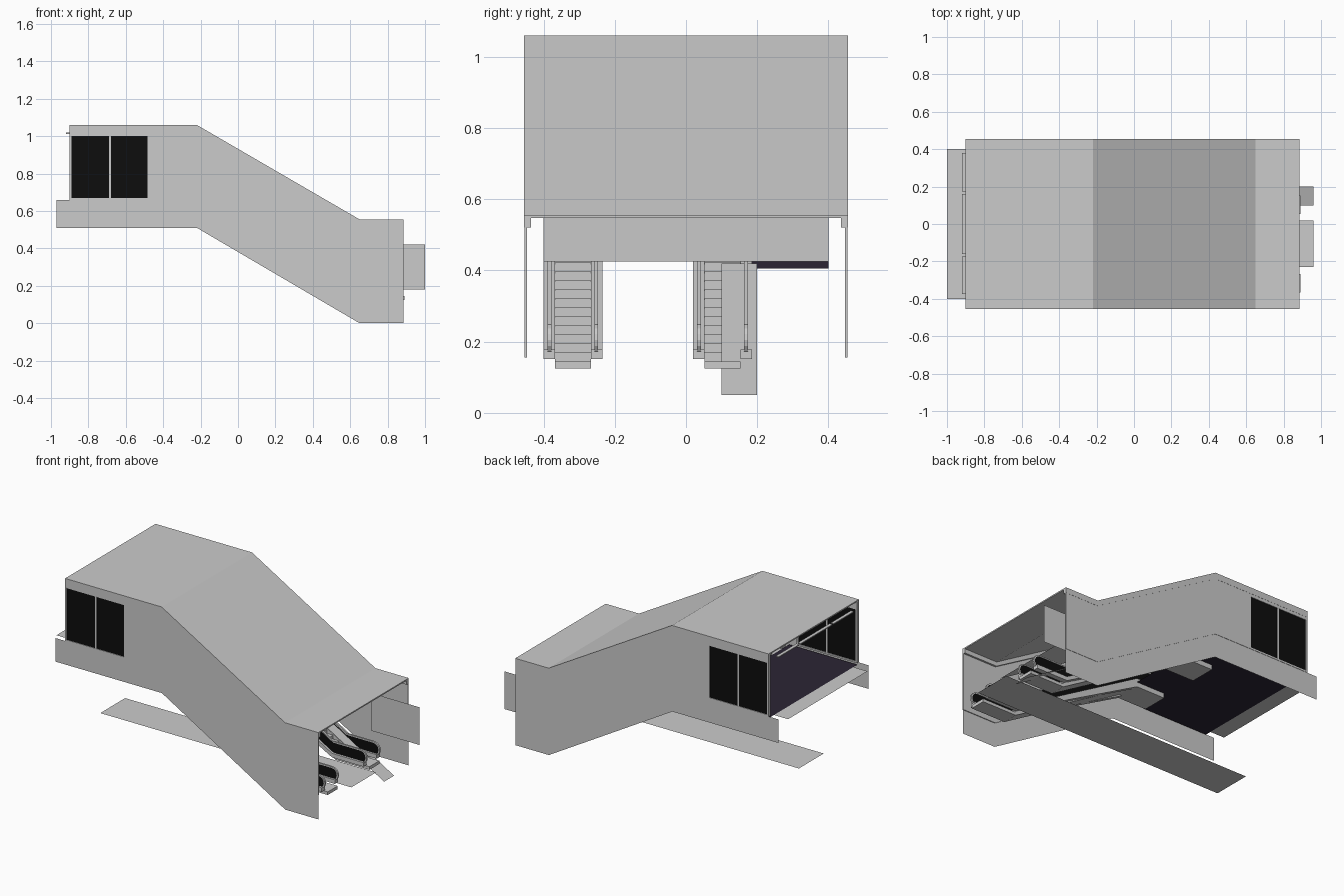
import bpy, bmesh, math

if "Cube" in bpy.data.objects:
    bpy.data.objects.remove(bpy.data.objects["Cube"])


def material(name, rgb):
    m = bpy.data.materials.new(name)
    m.diffuse_color = (*rgb, 1)
    m.use_nodes = True
    m.node_tree.nodes["Principled BSDF"].inputs["Base Color"].default_value = m.diffuse_color
    return m


BLACK = material("black", (0.004, 0.004, 0.004))
PURPLE = material("dark_floor", (0.025, 0.018, 0.035))


def finish(name, bm, mat=None):
    me = bpy.data.meshes.new(name)
    bm.to_mesh(me)
    bm.free()
    ob = bpy.data.objects.new(name, me)
    bpy.context.collection.objects.link(ob)
    if mat:
        me.materials.append(mat)
    return ob


def prism(name, pts, y0, y1=None, mat=None):
    """xz outline, extruded along y (a flat panel when y1 is left out)"""
    bm = bmesh.new()
    f = bm.faces.new([bm.verts.new((x, y0, z)) for x, z in pts])
    if y1 is not None:
        r = bmesh.ops.extrude_face_region(bm, geom=[f])
        vs = [v for v in r["geom"] if isinstance(v, bmesh.types.BMVert)]
        bmesh.ops.translate(bm, verts=vs, vec=(0, y1 - y0, 0))
        bmesh.ops.recalc_face_normals(bm, faces=bm.faces)
    return finish(name, bm, mat)


def sheet(name, path, y0, y1, mat=None):
    """xz line swept along y as a thin surface"""
    bm = bmesh.new()
    rows = [[bm.verts.new((x, y, z)) for y in (y0, y1)] for x, z in path]
    for a, b in zip(rows, rows[1:]):
        bm.faces.new((a[0], b[0], b[1], a[1]))
    return finish(name, bm, mat)


def rect(x0, x1, z0, z1):
    return [(x0, z0), (x1, z0), (x1, z1), (x0, z1)]


def line(x0, x1, top, low):
    """level, sloping, level run from the upper to the lower storey"""
    return [(x0, top), (-0.22, top), (0.65, low), (x1, low)]


def band(x0, x1, bottom, top):
    return line(x0, x1, *bottom) + line(x0, x1, *top)[::-1]


# Roof sheet and sloping inner ceiling
prism("roof", band(-0.9, 0.885, (1.052, 0.547), (1.06, 0.555)), -0.455, 0.455)
sheet("inner_ceiling", [(-0.22, 0.93), (0.65, 0.425)], -0.4, 0.4)

for s, side in ((-1, "front"), (1, "back")):
    # Roof fascia, wall and lower skirt
    prism(side + "_fascia", band(-0.9, 0.885, (1.02, 0.52), (1.06, 0.555)), s * 0.435, s * 0.455)
    prism(side + "_wall", band(-0.47, 0.885, (0.66, 0.155), (1.02, 0.52)), s * 0.447, s * 0.454)
    prism(side + "_skirt", band(-0.97, 0.885, (0.51, 0.005 - 0.005), (0.66, 0.155)), s * 0.452)
    # Windows and their frame
    for i, (a, b) in enumerate(((-0.89, -0.69), (-0.68, -0.485))):
        prism(f"{side}_window_{i}", rect(a, b, 0.67, 1.0), s * 0.443, s * 0.450, BLACK)
    for i, (a, b) in enumerate(((-0.9, -0.89), (-0.69, -0.68), (-0.485, -0.47))):
        prism(f"{side}_window_post_{i}", rect(a, b, 0.66, 1.02), s * 0.437, s * 0.454)
    for i, (a, b) in enumerate(((0.66, 0.67), (1.0, 1.02))):
        prism(f"{side}_window_rail_{i}", rect(-0.9, -0.47, a, b), s * 0.437, s * 0.454)

# Upper floor with its tongues between the moving stairs, and outside apron
sheet("upper_floor", [(-0.9, 0.65), (-0.42, 0.65)], -0.44, 0.44, PURPLE)
sheet("floor_between_stairs", [(-0.42, 0.65), (-0.22, 0.65)], -0.235, 0.02, PURPLE)
sheet("floor_beside_stairs", [(-0.42, 0.65), (-0.22, 0.65), (0.2, 0.405)], 0.185, 0.4, PURPLE)
sheet("outer_apron", [(-1.0, 0.65), (-0.9, 0.65)], -0.4, 0.4)

# Lower walkway, ramp and side panel
sheet("lower_walkway", [(-0.81, 0.14), (0.96, 0.14)], -0.23, 0.02)
sheet("ramp", [(0.96, 0.05), (0.33, 0.42)], 0.1, 0.2)
prism("lower_side_panel", rect(0.66, 1.0, 0.18, 0.42), 0.4)

# Thin awning panels over the upper opening
for i, (a, b) in enumerate(((-0.375, -0.175), (-0.16, 0.16), (0.175, 0.38))):
    prism(f"awning_{i}", rect(-0.92, -0.9, 1.013, 1.019), a, b)


def rounded(low, high, r_end):
    """side outline of a balustrade with round ends, height above the steps"""
    r, m = (high - low) / 2, (high + low) / 2
    arc = [math.pi * (k / 8 - 0.5) for k in range(9)]
    pts = [(0.84 + r * math.cos(a), 0.15 + m + r * math.sin(a)) for a in arc]
    pts += [(0.65, 0.15 + high), (-0.22, 0.655 + high)]
    pts += [(-0.40 - r * math.cos(a), 0.655 + m - r * math.sin(a)) for a in arc]
    return pts + [(-0.22, 0.655 + low), (0.65, 0.15 + low)]


# Two moving stairs
N = 20
for n, yc in (("front_stair", -0.3175), ("back_stair", 0.1025)):
    steps = [(0.89, 0.145), (0.65, 0.145)]
    for i in range(N):
        x = 0.65 - 0.87 * i / N
        z = 0.145 + 0.505 * (i + 1) / N
        steps += [(x, z), (x - 0.87 / N, z)]
    steps += [(-0.42, 0.65), (-0.42, 0.62), (-0.2, 0.62), (0.65, 0.125), (0.89, 0.125)]
    prism(n + "_steps", steps, yc - 0.05, yc + 0.05)
    for s in (-1, 1):
        # Stringer casing, dark balustrade and handrail
        prism(f"{n}_stringer_{s}", band(-0.42, 0.87, (0.62, 0.152), (0.675, 0.178)),
              yc + s * 0.05, yc + s * 0.0825)
        prism(f"{n}_balustrade_{s}", rounded(0.018, 0.092, 0), yc + s * 0.063, yc + s * 0.068, BLACK)
        outer, inner = rounded(0.01, 0.1, 0), rounded(0.018, 0.092, 0)
        bm = bmesh.new()
        y0, y1 = yc + s * 0.06, yc + s * 0.071
        rings = [[bm.verts.new((x, y, z)) for x, z in p]
                 for p, y in ((outer, y0), (outer, y1), (inner, y1), (inner, y0))]
        k = len(outer)
        for j in range(4):
            a, b = rings[j], rings[(j + 1) % 4]
            for i in range(k):
                bm.faces.new((a[i], a[(i + 1) % k], b[(i + 1) % k], b[i]))
        bmesh.ops.recalc_face_normals(bm, faces=bm.faces)
        finish(f"{n}_handrail_{s}", bm)
